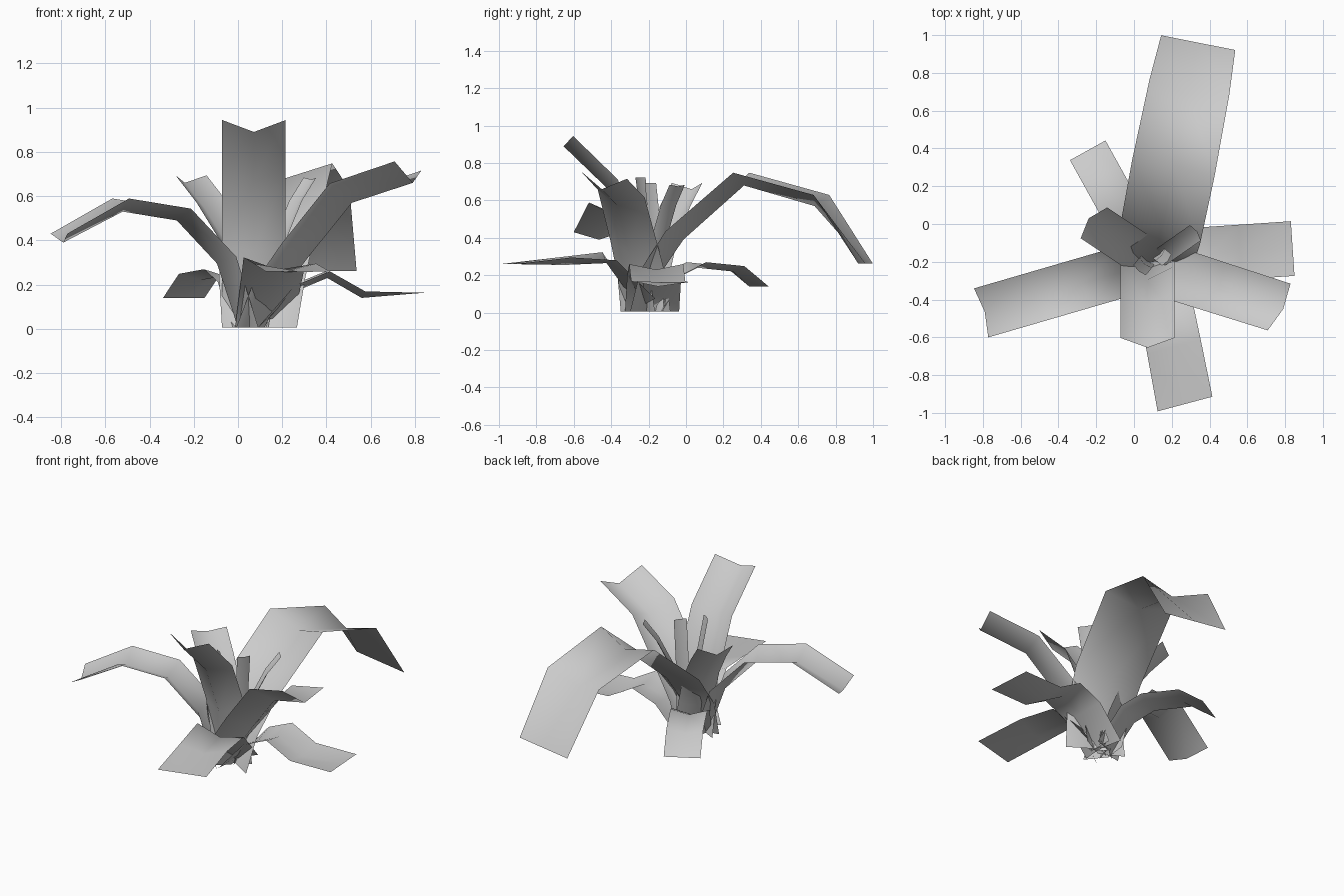
import bpy
import bmesh
import math
from mathutils import Vector, Matrix

default_cube = bpy.data.objects.get("Cube")
if default_cube:
    bpy.data.objects.remove(default_cube, do_unlink=True)

# One plain grey for the whole plant
grey = bpy.data.materials.new("leaf grey")
grey.use_nodes = True
colour = (0.6, 0.6, 0.6, 1.0)
grey.diffuse_color = colour
grey.node_tree.nodes["Principled BSDF"].inputs["Base Color"].default_value = colour


def leaf(name, root, tip, width, profile, fold=0.05, tip_fold=None, turn=0.0,
         root_width=None, bulge=0.0, tilts=None):
    """Folded strip rising from root to tip.

    profile holds (fraction of reach, height) per row; tilts the sideways slope per row.
    """
    root, tip = Vector((*root, 0.0)), Vector((*tip, 0.0))
    root_width = root_width or width
    tip_fold = fold if tip_fold is None else tip_fold
    tilts = tilts or [0.0] * len(profile)
    outward = Matrix.Rotation(math.radians(turn), 3, "Z") @ (tip - root).normalized()
    side = Vector((-outward.y, outward.x, 0.0))
    spine = [root.lerp(tip, along) + Vector((0, 0, height)) for along, height in profile]
    last = len(spine) - 1
    bm = bmesh.new()
    rows = []
    for i, centre in enumerate(spine):
        # Raise both edges along the average normal of the bend
        before = centre - spine[i - 1] if i else spine[1] - centre
        after = spine[i + 1] - centre if i < last else before
        tangent = before.normalized() + after.normalized()
        normal = tangent.cross(side).normalized()
        t = i / last
        half = (root_width + (width - root_width) * t + bulge * math.sin(math.pi * t)) / 2
        lift = normal * (tip_fold if i == last else fold)
        if i == 0:
            lift.z = 0.0
        across = (side + Vector((0, 0, tilts[i]))) * half
        points = (centre - across + lift, centre, centre + across + lift)
        rows.append([bm.verts.new(point) for point in points])
    for lower, upper in zip(rows, rows[1:]):
        for k in range(2):
            bm.faces.new((lower[k], lower[k + 1], upper[k + 1], upper[k]))
    mesh = bpy.data.meshes.new(name)
    bm.to_mesh(mesh)
    bm.free()
    mesh.materials.append(grey)
    mesh.shade_smooth()
    obj = bpy.data.objects.new(name, mesh)
    bpy.context.collection.objects.link(obj)


# Large arching leaves
leaf("back_arching_leaf", (0.11, -0.2), (0.34, 0.96), 0.40,
     [(0, 0.005), (0.05, 0.2), (0.16, 0.39), (0.44, 0.68), (0.765, 0.57), (1, 0.262)],
     fold=0.07, tip_fold=0.0, root_width=0.345, bulge=0.07)
leaf("front_upright_leaf", (0.072, -0.24), (0.072, -0.655), 0.287,
     [(0, 0.005), (0.13, 0.35), (0.45, 0.67), (1, 0.89)], fold=0.075)
leaf("right_arching_leaf", (0.0, -0.235), (-0.79, -0.465), 0.27,
     [(0, 0.005), (0.12, 0.295), (0.35, 0.49), (0.66, 0.53), (1, 0.39)],
     fold=0.06, tip_fold=0.045)
leaf("left_upright_leaf", (0.12, -0.245), (0.79, -0.45), 0.275,
     [(0, 0.005), (0.1, 0.15), (0.29, 0.32), (0.59, 0.57), (1, 0.66)],
     fold=0.08, turn=-9, root_width=0.29, tilts=(0, 0, -0.1, -0.15, -0.15))

# Low spreading leaves
leaf("left_low_leaf", (0.1, -0.18), (0.84, -0.13), 0.29,
     [(0, 0.005), (0.22, 0.17), (0.41, 0.23), (0.62, 0.14), (1, 0.163)],
     fold=0.03, tip_fold=0.0)
leaf("front_low_leaf", (0.13, -0.23), (0.27, -0.953), 0.3,
     [(0, 0.04), (0.27, 0.265), (0.58, 0.255), (1, 0.26)],
     fold=0.04, tip_fold=0.0, turn=4, root_width=0.28, tilts=(0.25, -0.15, 0, 0))
leaf("back_low_leaf", (0.06, -0.16), (-0.245, 0.39), 0.215,
     [(0, 0.005), (0.22, 0.19), (0.4, 0.24), (0.75, 0.22), (1, 0.14)],
     fold=0.03, tip_fold=0.0)

# Short upright leaf and narrow young shoots
leaf("back_short_leaf", (0.06, -0.17), (-0.24, 0.03), 0.215,
     [(0, 0.005), (0.17, 0.2), (0.38, 0.39), (0.69, 0.54), (1, 0.66)], turn=-7)
leaf("left_shoot", (0.12, -0.19), (0.335, -0.04), 0.1,
     [(0, 0.005), (0.3, 0.36), (0.7, 0.57), (1, 0.675)], fold=0.015)
leaf("front_shoot", (0.07, -0.195), (0.025, -0.25), 0.085,
     [(0, 0.005), (0.3, 0.45), (1, 0.722)], fold=0.008)
leaf("middle_shoot", (0.13, -0.155), (0.18, -0.195), 0.078,
     [(0, 0.005), (0.3, 0.42), (1, 0.692)], fold=0.008)
